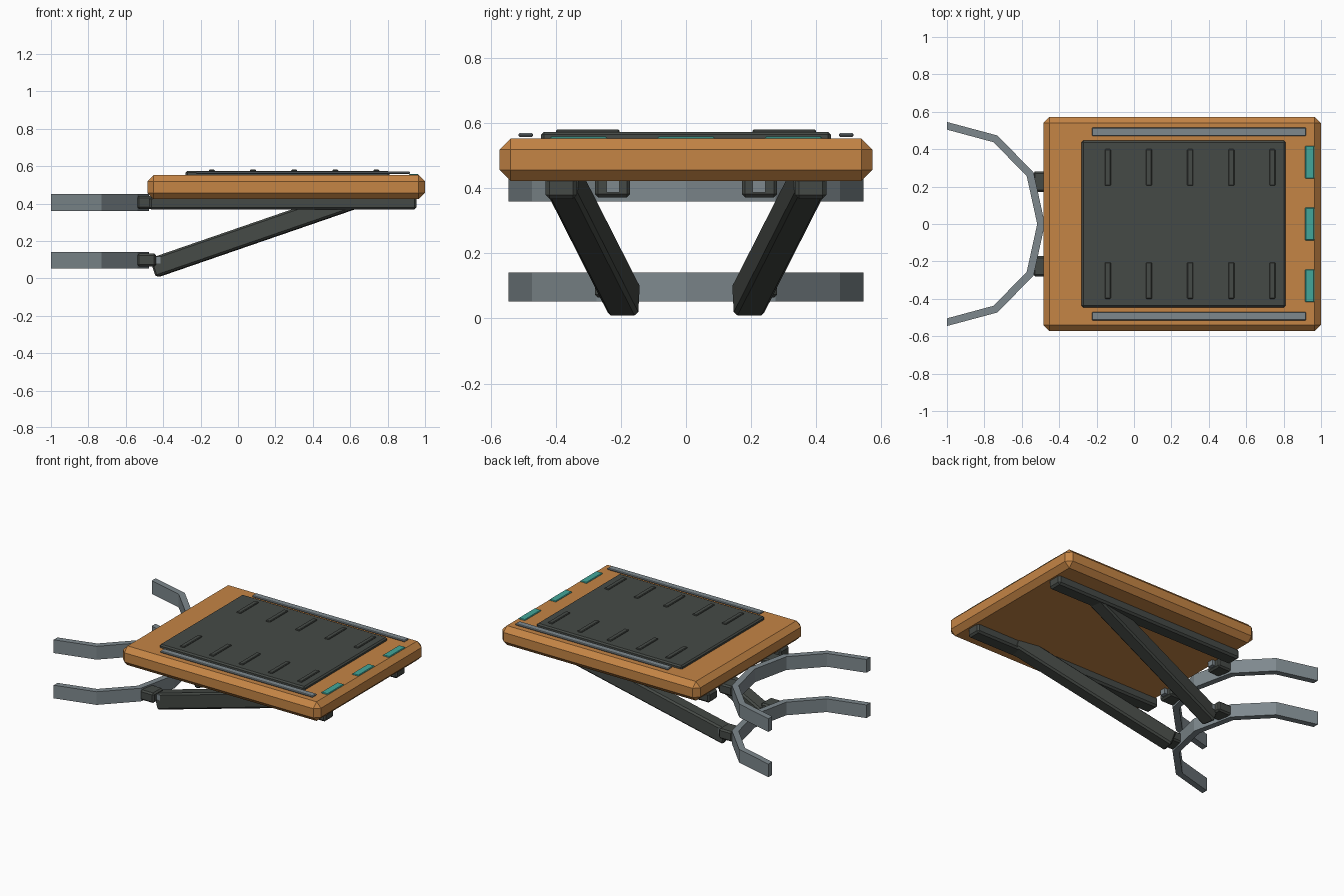
import bpy
import bmesh
from mathutils import Matrix, Vector

cube = bpy.data.objects.get("Cube")
if cube:
    bpy.data.objects.remove(cube, do_unlink=True)


def material(name, rgb):
    mat = bpy.data.materials.new(name)
    mat.use_nodes = True
    mat.diffuse_color = (*rgb, 1)
    mat.node_tree.nodes["Principled BSDF"].inputs["Base Color"].default_value = (*rgb, 1)
    return mat


ORANGE = material("orange paint", (0.56, 0.235, 0.06))
DARK = material("dark grey rubber", (0.06, 0.068, 0.061))
STEEL = material("blue grey steel", (0.21, 0.25, 0.27))
TEAL = material("teal light", (0.055, 0.38, 0.32))


def finish(name, bm, mat):
    bmesh.ops.recalc_face_normals(bm, faces=bm.faces)
    mesh = bpy.data.meshes.new(name)
    bm.to_mesh(mesh)
    bm.free()
    mesh.materials.append(mat)
    obj = bpy.data.objects.new(name, mesh)
    bpy.context.collection.objects.link(obj)
    return obj


def box(name, x, y, z, mat, bevel=0.0):
    """Chamfered box given by its (min, max) range on each axis."""
    size = Vector((x[1] - x[0], y[1] - y[0], z[1] - z[0]))
    centre = Vector((sum(x), sum(y), sum(z))) / 2
    bm = bmesh.new()
    bmesh.ops.create_cube(bm, size=1)
    bmesh.ops.scale(bm, vec=size, verts=bm.verts)
    if bevel:
        bmesh.ops.bevel(bm, geom=bm.edges[:], offset=bevel, segments=1, affect='EDGES')
    bmesh.ops.translate(bm, vec=centre, verts=bm.verts)
    return finish(name, bm, mat)


def beam(name, start, end, width, height, mat, bevel):
    """Chamfered beam between two points, its width kept level."""
    start, end = Vector(start), Vector(end)
    along = (end - start).normalized()
    side = Vector((0, 0, 1)).cross(along).normalized()
    up = along.cross(side)
    half = (end - start).length / 2
    obj = box(name, (-half, half), (-width / 2, width / 2), (-height / 2, height / 2), mat, bevel)
    frame = Matrix((along, side, up)).transposed().to_4x4()
    obj.data.transform(Matrix.Translation((start + end) / 2) @ frame)
    return obj


def arm(name, z):
    """Bent steel strap, mirrored front to back, swept with mitred corners."""
    half = [(-1, 0.525), (-0.74, 0.455), (-0.555, 0.265), (-0.497, 0)]
    path = [Vector(p) for p in half + [(x, -y) for x, y in half[-2::-1]]]
    bm = bmesh.new()
    rings = []
    for i, p in enumerate(path):
        if 0 < i < len(path) - 1:
            a = (p - path[i - 1]).normalized().orthogonal()
            b = (path[i + 1] - p).normalized().orthogonal()
            offset = (a + b).normalized()
            offset *= 0.02 / offset.dot(a)
        else:
            offset = Vector((0, 0.0205 if i == 0 else -0.0205))
        corners = ((offset, z[0]), (offset, z[1]), (-offset, z[1]), (-offset, z[0]))
        rings.append([bm.verts.new((*(p + o), h)) for o, h in corners])
    for r, s in zip(rings, rings[1:]):
        for k in range(4):
            n = (k + 1) % 4
            bm.faces.new((r[k], r[n], s[n], s[k]))
    bm.faces.new(rings[0])
    bm.faces.new(rings[-1])
    return finish(name, bm, STEEL)


# Deck and tread mat
box("deck", (-0.485, 1.0), (-0.573, 0.573), (0.423, 0.553), ORANGE, 0.034)
box("tread_mat", (-0.28, 0.81), (-0.446, 0.446), (0.54, 0.574), DARK, 0.009)

# Lights along the right-hand end
for i in range(3):
    y = 0.33 * (i - 1)
    box(f"light_{i + 1}", (0.915, 0.965), (y - 0.088, y + 0.088), (0.54, 0.559), TEAL, 0.004)

for side, s in (("back", 1), ("front", -1)):
    def span(a, b):
        return tuple(sorted((s * a, s * b)))

    # Grip ridges and edge strips on the deck
    for i in range(5):
        x = -0.14 + 0.22 * i
        box(f"{side}_ridge_{i + 1}", (x - 0.016, x + 0.016), span(0.205, 0.4),
            (0.565, 0.581), DARK, 0.004)
    box(f"{side}_edge_strip", (-0.225, 0.92), span(0.47, 0.515), (0.558, 0.57), STEEL, 0.004)

    # Rail under the deck and diagonal brace
    box(f"{side}_rail", (-0.475, 0.955), span(0.335, 0.432), (0.368, 0.435), DARK, 0.012)
    beam(f"{side}_brace", (-0.45, 0.19 * s, 0.056), (0.635, 0.38 * s, 0.43),
         0.096, 0.106, DARK, 0.011)

    # Brackets and pins that hold the arms
    for level, z in (("upper", 0.406), ("lower", 0.098)):
        box(f"{side}_{level}_bracket", (-0.54, -0.438), span(0.172, 0.28),
            (z - 0.034, z + 0.034), DARK, 0.01)
        box(f"{side}_{level}_pin", (-0.53, -0.415), span(0.205, 0.245),
            (z - 0.018, z + 0.018), STEEL)

# Clasping arms
arm("upper_arm", (0.36, 0.45))
arm("lower_arm", (0.053, 0.142))
